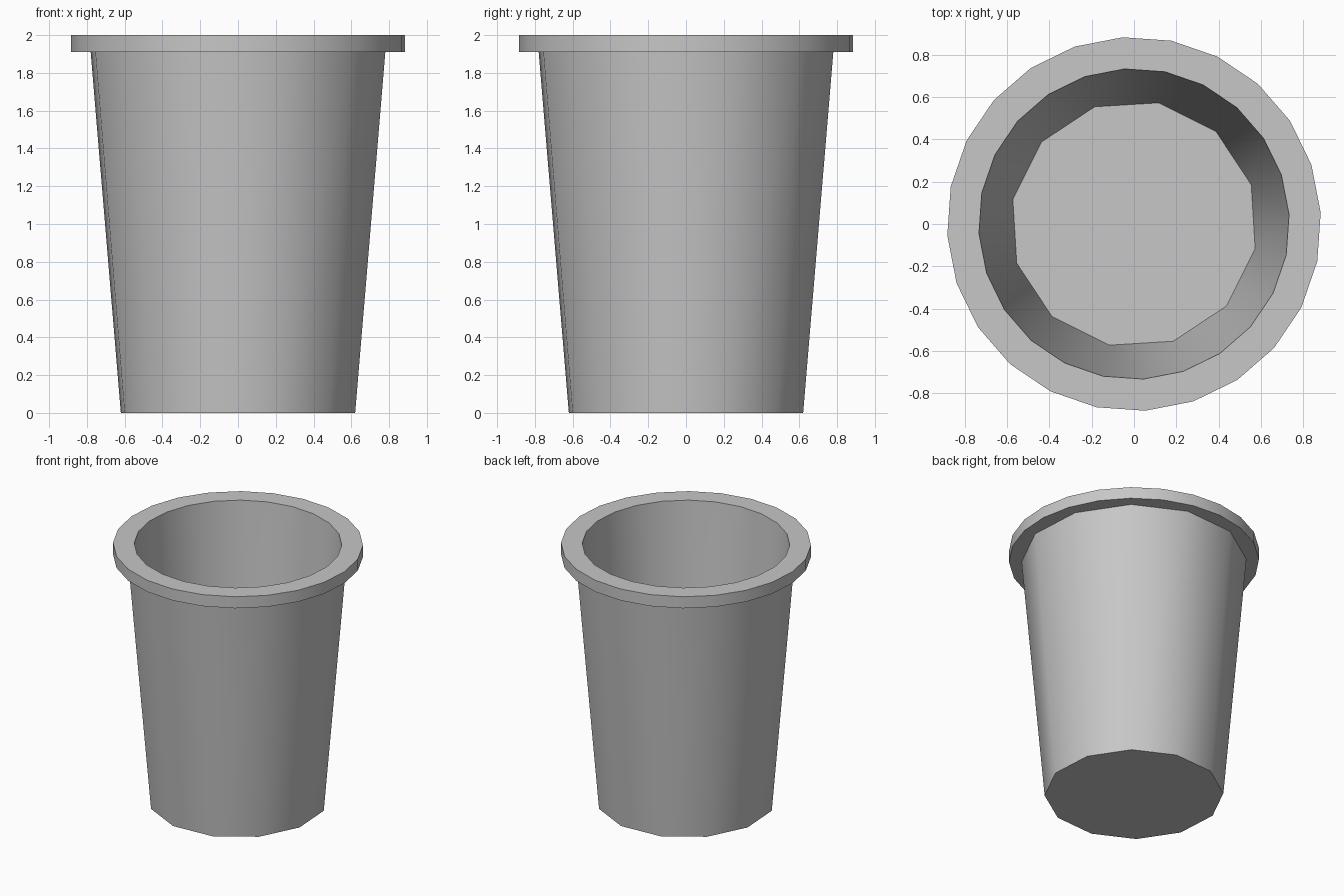
import bpy, bmesh, math

cube = bpy.data.objects.get("Cube")
if cube:
    bpy.data.objects.remove(cube, do_unlink=True)

TURN = math.radians(18.5)
COARSE, FINE = 12, 24
FLOOR_Z, RIM_Z, TOP_Z = 0.1, 1.91, 2.0

grey = bpy.data.materials.new("light grey")
grey.use_nodes = True
colour = (0.57, 0.57, 0.57, 1)
grey.diffuse_color = colour
grey.node_tree.nodes["Principled BSDF"].inputs["Base Color"].default_value = colour


def ring(bm, sides, radius, z):
    step = math.tau / sides
    return [bm.verts.new((radius * math.cos(TURN + i * step),
                          radius * math.sin(TURN + i * step), z)) for i in range(sides)]


def bridge(bm, a, b):
    """Join two rings; b has as many corners as a, or twice as many."""
    n, m = len(a), len(b)
    for i in range(n):
        j = (i + 1) % n
        if n == m:
            bm.faces.new((a[i], a[j], b[j], b[i]))
        else:
            left, mid, right = b[2 * i], b[2 * i + 1], b[(2 * i + 2) % m]
            bm.faces.new((a[i], a[j], mid))
            bm.faces.new((a[i], mid, left))
            bm.faces.new((a[j], right, mid))


# One closed shell: base, tapered wall, projecting rim, inner wall and floor
bm = bmesh.new()
base = ring(bm, COARSE, 0.633, 0)
wall_top = ring(bm, COARSE, 0.796, RIM_Z)
rim_low = ring(bm, FINE, 0.885, RIM_Z)
rim_high = ring(bm, FINE, 0.885, TOP_Z)
mouth = ring(bm, FINE, 0.735, TOP_Z)
floor = ring(bm, COARSE, 0.585, FLOOR_Z)

bm.faces.new(base)
bridge(bm, base, wall_top)
bridge(bm, wall_top, rim_low)
bridge(bm, rim_low, rim_high)
bridge(bm, rim_high, mouth)
bridge(bm, floor, mouth)
bm.faces.new(floor)
bmesh.ops.recalc_face_normals(bm, faces=bm.faces)

mesh = bpy.data.meshes.new("cup")
bm.to_mesh(mesh)
bm.free()
mesh.materials.append(grey)
cup = bpy.data.objects.new("cup", mesh)
bpy.context.collection.objects.link(cup)

# Smooth walls, sharp rim and base edges
bpy.ops.object.select_all(action='DESELECT')
cup.select_set(True)
bpy.context.view_layer.objects.active = cup
bpy.ops.object.shade_smooth_by_angle(angle=math.radians(40))
